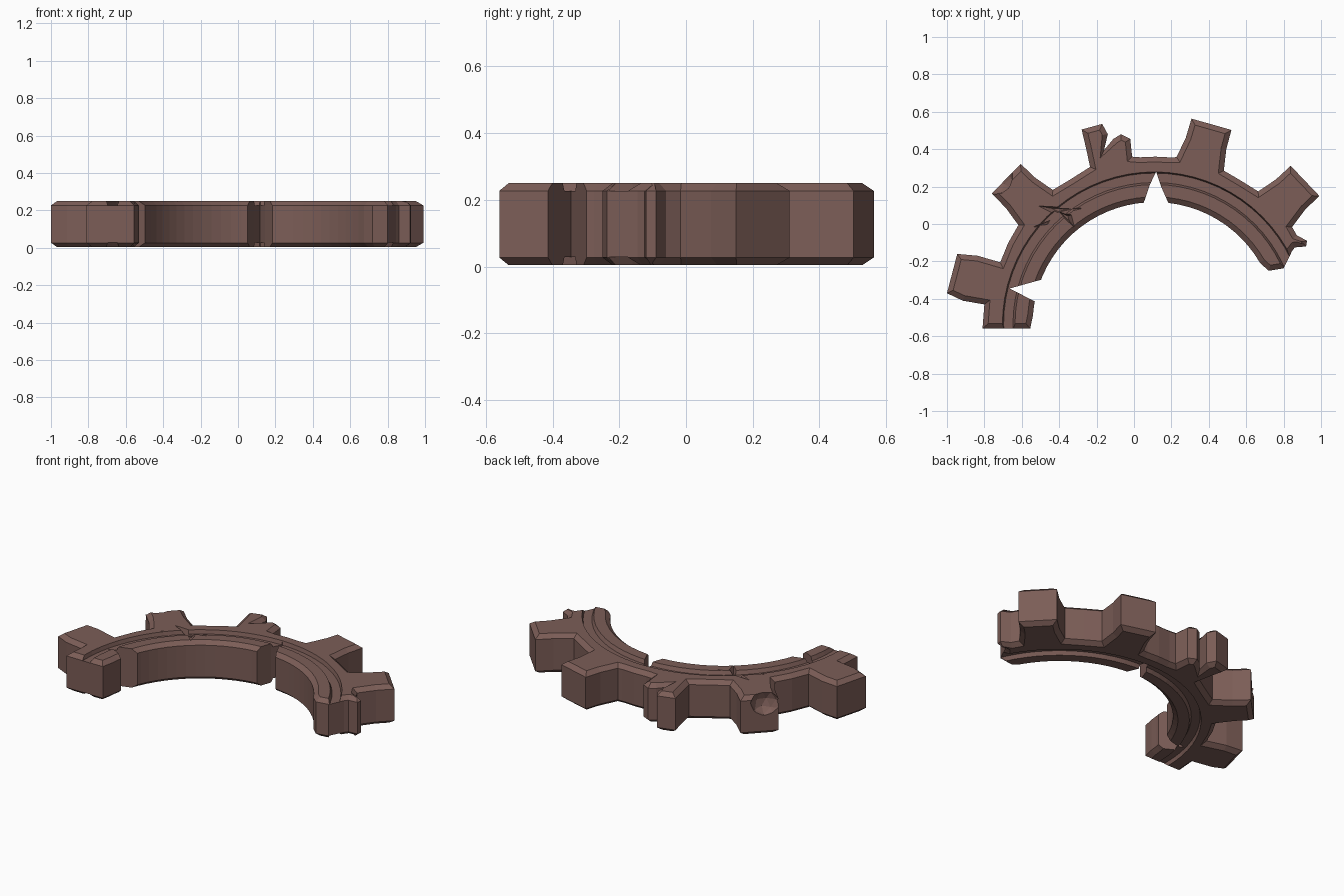
import bpy, bmesh
from math import sin, cos, radians
from mathutils import Vector

if "Cube" in bpy.data.objects:
    bpy.data.objects.remove(bpy.data.objects["Cube"])

CX, CY = 0.11, -0.535          # centre of the full gear
Z0, Z1 = 0.004, 0.25
R_IN, R_ROOT, R_TIP = 0.652, 0.895, 1.116


def pol(r, deg):
    return (CX + r * cos(radians(deg)), CY + r * sin(radians(deg)))


def arc(r, a, b, n):
    return [pol(r, a + (b - a) * i / n) for i in range(n + 1)]


def inset(pts, d):
    """Shrink a counter-clockwise outline with limited mitres."""
    out, n = [], len(pts)
    for i in range(n):
        p, q, s = (Vector(pts[(i + k) % n]) for k in (-1, 0, 1))
        e, f = (q - p).normalized(), (s - q).normalized()
        m = Vector((-e.y, e.x)) + Vector((-f.y, f.x))
        m.normalize()
        c = max(m.dot(Vector((-e.y, e.x))), 0.6)
        out.append(tuple(q + m * (d / c)))
    return out


def finish(name, bm):
    """Turn a closed bmesh into an object with outward normals."""
    if bm.calc_volume(signed=True) < 0:
        bmesh.ops.reverse_faces(bm, faces=bm.faces[:])
    bm.normal_update()
    me = bpy.data.meshes.new(name)
    bm.to_mesh(me)
    bm.free()
    ob = bpy.data.objects.new(name, me)
    bpy.context.collection.objects.link(ob)
    return ob


def loft(name, layers):
    """Closed solid through (outline, z) layers."""
    bm = bmesh.new()
    rings = [[bm.verts.new((p[0], p[1], z)) for p in pts] for pts, z in layers]
    n = len(rings[0])
    for a, b in zip(rings, rings[1:]):
        for i in range(n):
            j = (i + 1) % n
            bm.faces.new((a[i], a[j], b[j], b[i]))
    caps = [bm.faces.new(rings[0][::-1]), bm.faces.new(rings[-1])]
    bm.normal_update()
    bmesh.ops.triangulate(bm, faces=caps)
    return finish(name, bm)


def groove(name, z_floor, z_open):
    """Ring cutter with a trapezoid section."""
    bm = bmesh.new()
    prof = [(0.757, z_floor), (0.807, z_floor), (0.816, z_open), (0.742, z_open)]
    n = 72
    rings = [[bm.verts.new((*pol(r, 360 * i / n), z)) for r, z in prof] for i in range(n)]
    for i in range(n):
        a, b = rings[i], rings[(i + 1) % n]
        for k in range(4):
            m = (k + 1) % 4
            bm.faces.new((a[k], a[m], b[m], b[k]))
    return finish(name, bm)


def volume(me):
    bm = bmesh.new()
    bm.from_mesh(me)
    v = bm.calc_volume()
    bm.free()
    return v


def cut(ob, cutter):
    """Subtract cutter, keeping the result only if it is sound."""
    before = volume(ob.data)
    for solver in ('EXACT', 'MANIFOLD', 'FLOAT'):
        mod = ob.modifiers.new("cut", 'BOOLEAN')
        mod.operation, mod.solver, mod.object = 'DIFFERENCE', solver, cutter
        bpy.context.view_layer.update()
        dg = bpy.context.evaluated_depsgraph_get()
        me = bpy.data.meshes.new_from_object(ob.evaluated_get(dg))
        ob.modifiers.remove(mod)
        if 0.8 * before < volume(me) < 1.001 * before:
            ob.data = me
            break
    bpy.data.objects.remove(cutter)


def tooth(c):
    side = [(R_ROOT + 0.005, 8.4), (1.01, 6.4), (R_TIP, 5.7)]
    return ([pol(r, c - h) for r, h in side] +
            [pol(r, c + h) for r, h in side[::-1]])


# Outline: broken right end, teeth, broken left end, inner arc
outline = [(0.72, -0.25), (0.80, -0.237), (0.845, -0.145), (0.86, -0.125),
           (0.92, -0.12), (0.925, -0.09), (0.87, -0.06)]
outline += tooth(43.6) + [pol(R_ROOT, 59)]
outline += tooth(74.1) + arc(R_ROOT, 84.5, 95, 2)
outline += [(-0.01, 0.36), (-0.02, 0.455), (-0.07, 0.48), (-0.11, 0.455),
            (-0.16, 0.395), (-0.14, 0.48), (-0.17, 0.535), (-0.28, 0.505),
            (-0.255, 0.40), (-0.235, 0.305)]
outline += [pol(R_ROOT, 120)]
outline += tooth(135.6) + [pol(R_ROOT, 151)]
outline += [(-0.715, -0.205), (-0.835, -0.17), (-0.945, -0.16), (-1.0, -0.37),
            (-0.915, -0.41), (-0.80, -0.43), (-0.81, -0.56), (-0.555, -0.56)]
outline += arc(R_IN, 176, 30, 30)

small = inset(outline, 0.028)
gear = loft("broken_gear_ring", [(small, Z0), (outline, Z0 + 0.023),
                                 (outline, Z1 - 0.023), (small, Z1)])

# Grooves on both flat sides
cut(gear, groove("top_groove", Z1 - 0.024, Z1 + 0.009))
cut(gear, groove("bottom_groove", Z0 + 0.024, Z0 - 0.009))

# Cracks through the inner rim
for name, pts in (("middle_crack", [(0.118, 0.28), (0.085, 0.21), (0.02, 0.02),
                                    (0.225, 0.02), (0.145, 0.20)]),
                  ("left_crack", [(-0.665, -0.345), (-0.45, -0.455), (-0.45, -0.285)])):
    cut(gear, loft(name, [(pts, -0.1), (pts, 0.4)]))

# Chipped tooth
bm = bmesh.new()
bmesh.ops.create_icosphere(bm, subdivisions=2, radius=0.095)
bmesh.ops.translate(bm, verts=bm.verts[:], vec=(-0.735, 0.245, 0.21))
cut(gear, finish("tooth_chip", bm))

# Scratches on the top
for k, tri in enumerate([[(-0.53, 0.10), (-0.25, 0.085), (-0.42, 0.045)],
                         [(-0.45, 0.10), (-0.31, -0.03), (-0.33, 0.05)],
                         [(-0.55, -0.02), (-0.42, 0.04), (-0.45, -0.01)]]):
    mx, my = (sum(p[i] for p in tri) / 3 for i in (0, 1))
    low = [(mx + (p[0] - mx) * 0.3, my + (p[1] - my) * 0.3) for p in tri]
    cut(gear, loft("scratch_%d" % k, [(low, Z1 - 0.035), (tri, Z1 + 0.01)]))

mat = bpy.data.materials.new("brown_stone")
mat.diffuse_color = (0.2, 0.11, 0.095, 1)
mat.use_nodes = True
mat.node_tree.nodes["Principled BSDF"].inputs["Base Color"].default_value = mat.diffuse_color
gear.data.materials.clear()
gear.data.materials.append(mat)
